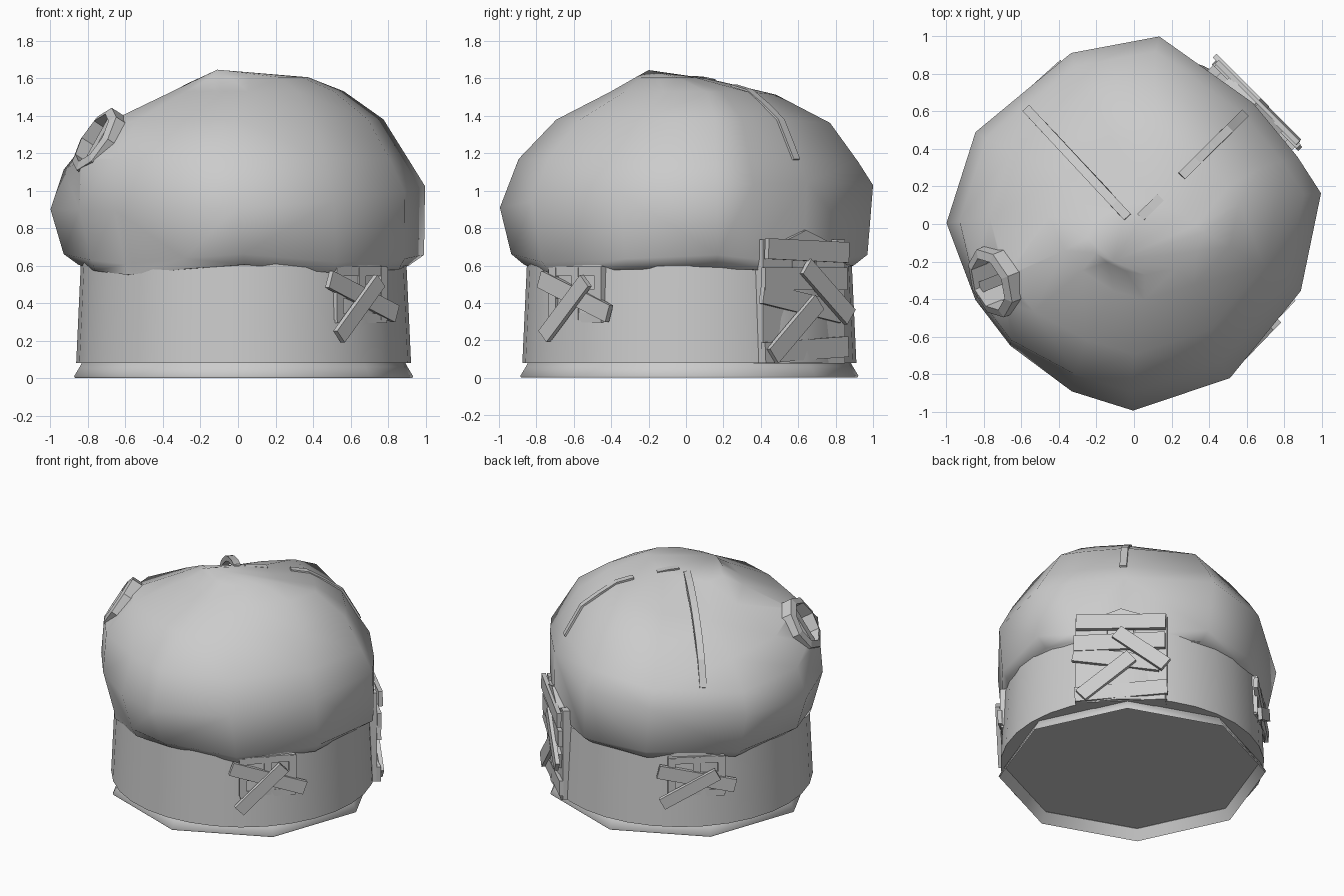
import bpy, bmesh, math
from mathutils import Vector, Matrix
from mathutils.bvhtree import BVHTree

default = bpy.data.objects.get("Cube")
if default:
    bpy.data.objects.remove(default, do_unlink=True)

grey = bpy.data.materials.new("plain_grey")
grey.use_nodes = True
tone = (0.6, 0.6, 0.6, 1)
grey.diffuse_color = tone
grey.node_tree.nodes["Principled BSDF"].inputs["Base Color"].default_value = tone


def make(name, bm, smooth=None):
    bmesh.ops.recalc_face_normals(bm, faces=bm.faces)
    mesh = bpy.data.meshes.new(name)
    bm.to_mesh(mesh)
    bm.free()
    mesh.materials.append(grey)
    ob = bpy.data.objects.new(name, mesh)
    bpy.context.collection.objects.link(ob)
    if smooth:
        bpy.ops.object.select_all(action='DESELECT')
        ob.select_set(True)
        bpy.context.view_layer.objects.active = ob
        bpy.ops.object.shade_smooth_by_angle(angle=math.radians(smooth))
    return ob


def loft(bm, rings, closed=False):
    loops = [[bm.verts.new(p) for p in ring] for ring in rings]
    pairs = list(zip(loops, loops[1:]))
    if closed:
        pairs.append((loops[-1], loops[0]))
    n = len(loops[0])
    for a, b in pairs:
        for i in range(n):
            j = (i + 1) % n
            bm.faces.new((a[i], a[j], b[j], b[i]))
    return loops


def circle(r, z, n, cx=0.0, cy=0.0, turn=0.0):
    return [(cx + r * math.cos(turn + math.tau * i / n),
             cy + r * math.sin(turn + math.tau * i / n), z) for i in range(n)]


# Round trunk with a closed underside
bm = bmesh.new()
loops = loft(bm, [circle(0.893, 0.08, 32, 0.03, 0.018), circle(0.868, 0.62, 32, 0.03, 0.018)])
bm.faces.new(loops[0])
bm.faces.new(loops[1])
make("trunk", bm, 40)

# Thin flared skirt with eight sides, open below
bm = bmesh.new()
loft(bm, [circle(r, z, 8, 0.03, 0.018, 0.05) for r, z in
          ((0.865, 0.08), (0.875, 0.06), (0.905, 0.01), (0.9, 0.0), (0.86, 0.075))], True)
make("base_skirt", bm, 60)

# Lopsided cap: one outline, refitted to the extents of each level, sunken at the back right
outline = [(9, 1.02), (22, 0.95), (45, 0.91), (82, 1.01), (110, 0.97), (150, 0.975), (180, 1.0),
           (206, 0.94), (225, 0.93), (250, 0.96), (270, 1.005), (302, 0.98), (338, 0.97)]
# height, x range, y range, sink, bulge around the roof window
levels = [(0.578, -0.83, 0.90, -0.845, 0.885, 0, 0), (0.635, -0.93, 0.985, -0.93, 0.97, 0, 0),
          (0.97, -1.0, 0.99, -0.99, 1.0, 0.05, 0), (1.17, -0.93, 0.90, -0.89, 0.92, 0.12, 0.06),
          (1.38, -0.77, 0.77, -0.69, 0.77, 0.14, 0.05),
          (1.53, -0.45, 0.56, -0.40, 0.48, 0.13, 0),
          (1.605, -0.25, 0.37, -0.27, 0.12, 0.05, 0)]
rings = []
for k, (z, x0, x1, y0, y1, sink, bulge) in enumerate(levels):
    ring = []
    for deg, r in outline:
        a = math.radians(deg)
        wave = 0.027 * math.cos(4 * a) if k < 2 else 0
        if k == 2:
            wave = 0.045 * math.cos(a) + 0.06 * math.sin(a)
        drop = sink * max(0, math.cos(a - math.radians(142))) ** 3
        r = 1.025 if k == 0 else r + bulge * (200 < deg < 230)
        ring.append(((x0 + x1) / 2 + (x1 - x0) / 2 * r * math.cos(a),
                     (y0 + y1) / 2 + (y1 - y0) / 2 * r * math.sin(a), z + wave - drop))
    rings.append(ring)
bm = bmesh.new()
loops = loft(bm, rings)
bm.faces.new(loops[0])
peak = bm.verts.new((-0.11, -0.2, 1.645))
top = loops[-1]
for i, v in enumerate(top):
    bm.faces.new((v, top[(i + 1) % len(top)], peak))
bmesh.ops.triangulate(bm, faces=bm.faces[:])
bmesh.ops.recalc_face_normals(bm, faces=bm.faces)
surface = BVHTree.FromBMesh(bm)
cap = make("cap", bm, 60)


def on_cap(r, deg):
    a = math.radians(deg)
    hit = surface.ray_cast(Vector((r * math.cos(a), r * math.sin(a), 3)), Vector((0, 0, -1)))
    return hit[0], hit[1]


# Ribs following the cap, optionally arching clear of it midway
def rib(name, deg, r0, r1, lift, steps=8, arch=0.0):
    a = math.radians(deg)
    side = Vector((-math.sin(a), math.cos(a), 0)) * 0.024
    rows = []
    for i in range(steps + 1):
        p, n = on_cap(r0 + (r1 - r0) * i / steps, deg)
        p.z += arch * math.sin(math.pi * i / steps)
        hi, lo = p + n * lift, p - n * 0.03
        rows.append([hi - side, hi + side, lo + side, lo - side])
    bm = bmesh.new()
    ends = loft(bm, rows)
    bm.faces.new(ends[0])
    bm.faces.new(ends[-1])
    make(name, bm)


rib("long_rib", 133, 0.05, 0.84, 0.008, 8, 0.07)
rib("short_rib", 45, 0.36, 0.83, 0.012, 4)
rib("crown_rib", 45, 0.05, 0.2, 0.005, 2)

# Octagonal roof window cut into the cap
normal = Vector((-0.80, -0.32, 0.52)).normalized()
frame = normal.to_track_quat('Z', 'Y').to_matrix().to_4x4()
centre = Vector((-0.775, -0.32, 1.28))
place = Matrix.Translation(centre) @ frame
bm = bmesh.new()
bmesh.ops.create_cone(bm, cap_ends=True, segments=8, radius1=0.15, radius2=0.15, depth=0.36,
                      matrix=place)
cutter = make("window_cutter", bm)
cutter.hide_render = True
cut = cap.modifiers.new("window_hole", 'BOOLEAN')
cut.object = cutter
cut.solver = 'EXACT'
bpy.context.view_layer.objects.active = cap
bpy.ops.object.modifier_apply(modifier=cut.name)
bpy.data.objects.remove(cutter, do_unlink=True)

bm = bmesh.new()
loft(bm, [circle(r, z, 8) for r, z in
          ((0.147, -0.1), (0.195, -0.1), (0.195, -0.01), (0.147, 0.005))], True)
bm.transform(place)
make("roof_window_frame", bm)
bm = bmesh.new()
bmesh.ops.create_cube(bm, size=1, matrix=place @ Matrix.Translation((0, 0, -0.05))
                      @ Matrix.Diagonal((0.06, 0.3, 0.04, 1)))
make("roof_window_bar", bm)


# Boards on the wall: across, height, length, width, tilt in degrees, distance out
def boards(name, deg, items, thick=0.03):
    a = math.radians(deg)
    out = Vector((math.cos(a), math.sin(a), 0))
    across = Vector((-math.sin(a), math.cos(a), 0))
    basis = Matrix((across, (0, 0, 1), out)).transposed().to_4x4()
    bm = bmesh.new()
    for u, z, length, width, tilt, dist in items:
        p = Vector((0.03, 0.018, z)) + across * u + out * dist
        bmesh.ops.create_cube(bm, size=1, matrix=Matrix.Translation(p) @ basis
                              @ Matrix.Rotation(math.radians(tilt), 4, 'Z')
                              @ Matrix.Diagonal((length, width, thick, 1)))
    make(name, bm)


# Window frames with crossed boards
for side, deg, tilts in (("left", -44, (44, -20)), ("right", 132, (28, -14))):
    boards(side + "_window_frame", deg,
           [(u, 0.45, 0.05, 0.28, 0, 0.852) for u in (-0.17, 0, 0.17)]
           + [(0, z, 0.38, 0.05, 0, 0.848) for z in (0.32, 0.45, 0.57)], 0.06)
    boards(side + "_window_boards", deg,
           [(0.0, 0.435, 0.54, 0.095, tilts[1], 0.88),
            (-0.05, 0.37, 0.43, 0.085, tilts[0], 0.905)])

# Boarded-up doorway with a pointed head
boards("door_frame", 45, [(u, 0.41, 0.06, 0.66, 0, 0.82) for u in (-0.28, 0.28)]
       + [(0, 0.1, 0.6, 0.05, 0, 0.83), (-0.09, 0.73, 0.22, 0.05, 20, 0.84),
          (0.09, 0.73, 0.22, 0.05, -20, 0.84)], 0.09)
boards("door_panel", 45, [(u, 0.41, 0.17, 0.6, 0, 0.84) for u in (-0.18, 0, 0.18)], 0.05)
boards("door_boards", 45, [(0.0, 0.68, 0.61, 0.11, -2, 0.89), (-0.01, 0.53, 0.62, 0.12, 0, 0.88),
                           (-0.03, 0.4, 0.6, 0.11, -10, 0.875), (0.0, 0.15, 0.63, 0.11, 3, 0.875)])
boards("door_cross_boards", 45, [(-0.1, 0.26, 0.45, 0.1, 40, 0.9),
                                 (0.14, 0.46, 0.43, 0.1, -39, 0.905)])
